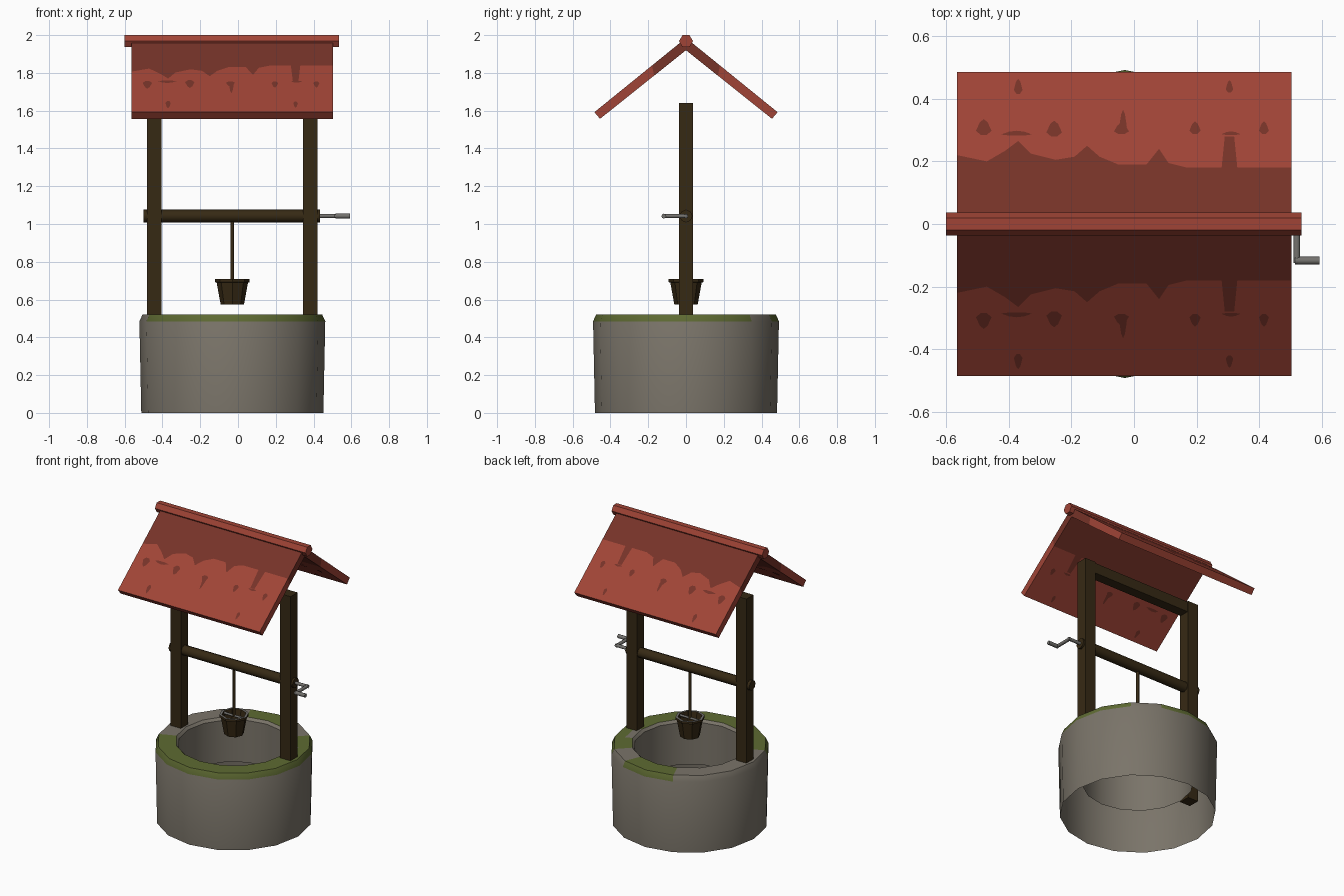
import bpy, bmesh, math
from mathutils import Vector

if "Cube" in bpy.data.objects:
    bpy.data.objects.remove(bpy.data.objects["Cube"])

CX = -0.03  # axis of the well


def mat(name, rgb):
    m = bpy.data.materials.new(name)
    lin = [((c / 255 + 0.055) / 1.055) ** 2.4 for c in rgb]
    m.diffuse_color = (*lin, 1)
    m.use_nodes = True
    m.node_tree.nodes["Principled BSDF"].inputs["Base Color"].default_value = m.diffuse_color
    return m


STONE = mat("grey stone", (122, 116, 105))
MOSS = mat("green moss", (94, 106, 50))
WOOD = mat("dark wood", (54, 41, 20))
TILE = mat("red tile", (160, 68, 54))
TILE_DARK = mat("dark red tile", (118, 51, 40))
METAL = mat("grey metal", (116, 114, 110))


def finish(name, bm, mats, smooth=None):
    me = bpy.data.meshes.new(name)
    bm.to_mesh(me)
    bm.free()
    ob = bpy.data.objects.new(name, me)
    bpy.context.collection.objects.link(ob)
    for m in mats:
        me.materials.append(m)
    if smooth:
        bpy.ops.object.select_all(action='DESELECT')
        ob.select_set(True)
        bpy.context.view_layer.objects.active = ob
        bpy.ops.object.shade_smooth_by_angle(angle=math.radians(smooth))
    return ob


def box(name, lo, hi, m):
    bm = bmesh.new()
    bmesh.ops.create_cube(bm, size=1)
    for v in bm.verts:
        v.co = [lo[i] + (v.co[i] + 0.5) * (hi[i] - lo[i]) for i in range(3)]
    return finish(name, bm, [m])


def lathe(name, profile, n, mats, rule=None, smooth=None):
    """Revolve (radius, z) points around the well axis."""
    bm = bmesh.new()
    rings = [[bm.verts.new((CX + r * math.cos(2 * math.pi * i / n),
                            r * math.sin(2 * math.pi * i / n), z))
              for i in range(n)] for r, z in profile]
    for j in range(len(rings) - 1):
        a, b = rings[j], rings[j + 1]
        for i in range(n):
            k = (i + 1) % n
            f = bm.faces.new((a[i], a[k], b[k], b[i]))
            if rule:
                f.material_index = rule(j, (i + 0.5) * 360 / n)
    return finish(name, bm, mats, smooth)


def rod(name, p, q, r, n, m, smooth=None, turn=0):
    """Capped cylinder from p to q."""
    p, q = Vector(p), Vector(q)
    d = (q - p).normalized()
    u = Vector((0, 1, 0)) if abs(d.y) < 0.9 else Vector((1, 0, 0))
    w = d.cross(u)
    bm = bmesh.new()
    ends = []
    for c in (p, q):
        ends.append([bm.verts.new(c + r * (math.cos(a) * u + math.sin(a) * w))
                     for a in (turn + 2 * math.pi * i / n for i in range(n))])
    for i in range(n):
        k = (i + 1) % n
        bm.faces.new((ends[0][i], ends[0][k], ends[1][k], ends[1][i]))
    bm.faces.new(ends[0][::-1])
    bm.faces.new(ends[1])
    return finish(name, bm, [m], smooth)


# Stone ring, open underneath, with moss patches on the rim
def moss(j, ang):
    if j not in (1, 2, 3):
        return 0
    bare = 119 < ang < 212 or 46 < ang < 72 or (j == 3 and ang < 24)
    return 0 if bare else 1


lathe("stone_ring", [(0.482, 0), (0.492, 0.485), (0.475, 0.522), (0.41, 0.522),
                     (0.362, 0.522), (0.347, 0.505), (0.345, 0.22)],
      16, [STONE, MOSS], moss, 30)

# Timber frame
for side, s in (("left", -1), ("right", 1)):
    x = CX + s * 0.413
    box(side + "_post", (x - 0.039, -0.038, 0.24), (x + 0.039, 0.038, 1.64), WOOD)
box("top_beam", (CX - 0.40, -0.034, 1.565), (CX + 0.40, 0.034, 1.635), WOOD)
rod("axle", (-0.5, 0, 1.042), (0.435, 0, 1.042), 0.034, 8, WOOD, 50)

# Crank
rod("crank_shaft", (0.43, 0, 1.042), (0.53, 0, 1.042), 0.011, 8, METAL, 50)
rod("crank_arm", (0.52, 0.008, 1.042), (0.52, -0.125, 1.042), 0.011, 8, METAL, 50)
rod("crank_handle", (0.515, -0.117, 1.042), (0.592, -0.117, 1.042), 0.013, 8, METAL, 50)

# Rope and bucket
rod("rope", (CX, 0, 0.69), (CX, 0, 1.03), 0.01, 6, WOOD, 65)
lathe("bucket", [(0.001, 0.575), (0.062, 0.575), (0.083, 0.69), (0.092, 0.692),
                 (0.092, 0.708), (0.076, 0.708), (0.056, 0.59), (0.001, 0.59)],
      8, [WOOD, METAL], lambda j, a: 1 if j == 4 else 0)
rod("bucket_bar", (CX - 0.078, 0, 0.695), (CX + 0.078, 0, 0.695), 0.008, 6, METAL, 65)


# Roof: both slopes, dark band near the ridge with a ragged lower edge
def roof_point(x, t, under, s, lift=0.0):
    """t runs from 0 at the ridge to 1 at the eave."""
    if under:
        return (x, s * 0.455 * t, 1.92 - 0.363 * t - lift)
    return (x, s * 0.485 * t, 1.985 - 0.393 * t + lift)


edge = [(-0.565, .22), (-.47, .2), (-.41, .235), (-.37, .265), (-.33, .225), (-.25, .205),
        (-.19, .215), (-.15, .25), (-.11, .215), (-.05, .19), (.04, .19), (.08, .24),
        (.11, .195), (.17, .18), (.28, .18), (.29, .28), (.32, .28), (.33, .18), (.503, .18)]
bm = bmesh.new()
for s in (-1, 1):
    grid = [[[bm.verts.new(roof_point(x, t, u, s)) for t in (0, b / 0.485, 1)]
             for u in (0, 1)] for x, b in edge]
    for c, d in zip(grid, grid[1:]):
        for u in (0, 1):
            for r in (0, 1):
                f = bm.faces.new((c[u][r], d[u][r], d[u][r + 1], c[u][r + 1]))
                f.material_index = 1 - r
        bm.faces.new((c[0][2], d[0][2], d[1][2], c[1][2]))
    for c in (grid[0], grid[-1]):
        for r in (0, 1):
            f = bm.faces.new((c[0][r], c[0][r + 1], c[1][r + 1], c[1][r]))
            f.material_index = 1 - r
bmesh.ops.remove_doubles(bm, verts=bm.verts, dist=1e-5)
bmesh.ops.recalc_face_normals(bm, faces=bm.faces)
finish("roof", bm, [TILE, TILE_DARK])

# Dark stains on the tiles: x, distance from ridge, half width, half height
stains = [(-.48, .31, .025, .025), (-.375, .29, .05, .008), (-.255, .305, .025, .025),
          (-.04, .305, .024, .018), (-.035, .33, .012, .035), (.195, .308, .018, .02),
          (.415, .308, .016, .02), (.31, .29, .03, .006), (-.37, .44, .014, .024),
          (.305, .44, .012, .02)]
bm = bmesh.new()
for s in (-1, 1):
    for u in (0, 1):
        for x, y, w, h in stains:
            pts = [(-1, -.5), (-.4, -1), (.4, -1), (1, -.5), (.5, .6), (0, 1), (-.5, .6)]
            f = bm.faces.new([bm.verts.new(roof_point(x + a * w, (y + b * h) / 0.485, u, s, 0.003))
                              for a, b in pts])
            f.normal_update()
            if (f.normal.z < 0) != bool(u):
                f.normal_flip()
finish("roof_stains", bm, [TILE_DARK])

# Ridge cap
rod("ridge_cap", (-0.60, 0, 1.968), (0.535, 0, 1.968), 0.037, 6, TILE)
